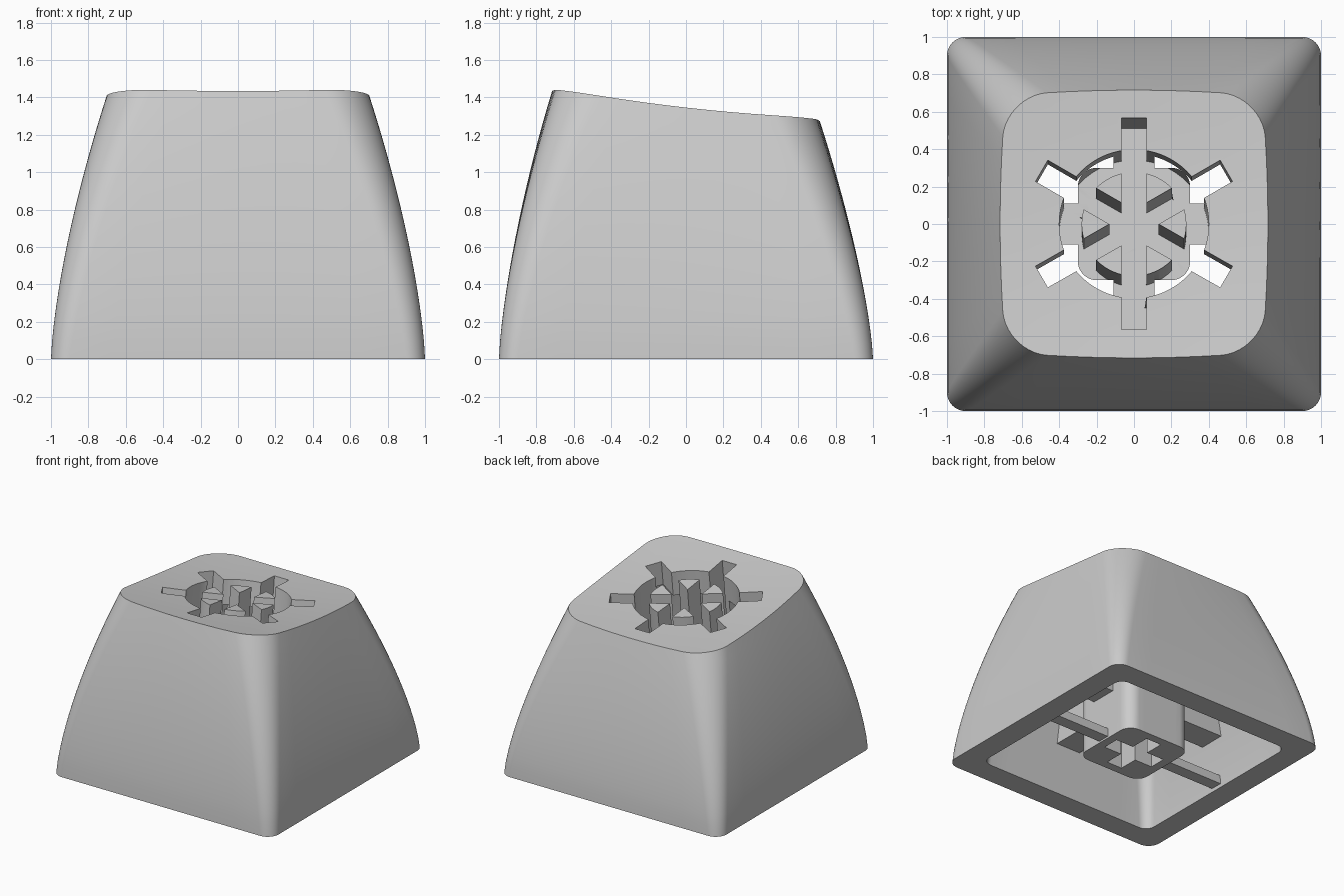
import bpy, bmesh
from math import sin, cos, pi, atan
from mathutils import Matrix

if "Cube" in bpy.data.objects:
    bpy.data.objects.remove(bpy.data.objects["Cube"])

grey = bpy.data.materials.new("light_grey")
grey.use_nodes = True
colour = (0.6, 0.6, 0.6, 1)
grey.diffuse_color = colour
grey.node_tree.nodes["Principled BSDF"].inputs["Base Color"].default_value = colour


def top_z(x, y):
    """Height of the dished, sloping top."""
    return 1.325 - 0.113 * y + 0.055 * y * y + 0.04 * x * x


def rounded_square(w, r, bulge=0, arc=10, side=8):
    """Outline with round corners and slightly bowed sides."""
    quarter = [(w - r + r * cos(a), w - r + r * sin(a))
               for a in (pi / 2 * i / arc for i in range(arc + 1))]
    quarter += [((w - r) * (1 - 2 * i / side), w) for i in range(1, side)]
    pts = []
    for k in range(4):
        c, s = round(cos(k * pi / 2)), round(sin(k * pi / 2))
        pts += [(c * x - s * y, s * x + c * y) for x, y in quarter]
    return [(x * (1 + bulge * (1 - (y / w) ** 2)),
             y * (1 + bulge * (1 - (x / w) ** 2))) for x, y in pts]


def make_object(name, bm):
    bmesh.ops.recalc_face_normals(bm, faces=bm.faces[:])
    mesh = bpy.data.meshes.new(name)
    bm.to_mesh(mesh)
    bm.free()
    mesh.materials.append(grey)
    ob = bpy.data.objects.new(name, mesh)
    bpy.context.collection.objects.link(ob)
    return ob


def skin(bm, rings, closed=False):
    pairs = list(zip(rings, rings[1:]))
    if closed:
        pairs.append((rings[-1], rings[0]))
    for a, b in pairs:
        n = len(a)
        for i in range(n):
            bm.faces.new((a[i], a[(i + 1) % n], b[(i + 1) % n], b[i]))


def cap(bm, ring, drop):
    """Close a ring with shrinking rings that follow the dished top."""
    rings = [ring]
    for f in (0.8, 0.6, 0.4, 0.2):
        rings.append([bm.verts.new((v.co.x * f, v.co.y * f,
                                    top_z(v.co.x * f, v.co.y * f) - drop)) for v in ring])
    skin(bm, rings)
    centre = bm.verts.new((0, 0, top_z(0, 0) - drop))
    last = rings[-1]
    for i in range(len(last)):
        bm.faces.new((last[i], last[(i + 1) % len(last)], centre))


def prism(name, outline, z0, z1):
    bm = bmesh.new()
    rings = [[bm.verts.new((x, y, z)) for x, y in outline] for z in (z0, z1)]
    skin(bm, rings)
    for r in rings:
        bm.faces.new(r)
    return make_object(name, bm)


def rect(hx, hy):
    return [(-hx, -hy), (hx, -hy), (hx, hy), (-hx, hy)]


# Shell: outer wall, dished top and hollow inside
bm = bmesh.new()
outer, inner = [], []
STEPS, THICK = 16, 0.2
for i in range(STEPS + 1):
    t = i / STEPS
    out = rounded_square(1 - 0.315 * t ** 1.45, 0.1 + 0.12 * t, 0.045 * t * t)
    outer.append([bm.verts.new((x, y, t * top_z(x, y))) for x, y in out])
    ins = rounded_square(0.81 - 0.21 * t ** 1.45, 0.08 + 0.05 * t)
    inner.append([bm.verts.new((x, y, t * (top_z(x, y) - THICK))) for x, y in ins])
skin(bm, outer[::-1] + inner)
cap(bm, outer[-1], 0)
cap(bm, inner[-1], THICK)
keycap = make_object("keycap", bm)


def combine(other, operation):
    mod = keycap.modifiers.new(operation, 'BOOLEAN')
    mod.operation, mod.solver, mod.object = operation, 'EXACT', other
    bpy.context.view_layer.objects.active = keycap
    bpy.ops.object.modifier_apply(modifier=mod.name)
    bpy.data.objects.remove(other)


# Cross ribs, tapered to stay inside the curved walls
for hx, hy in ((1, 0), (0, 1)):
    rib = prism("rib", rect(0.85 if hx else 0.11, 0.85 if hy else 0.11), 0.4, 1)
    for v in rib.data.vertices:
        if v.co.z > 0.9:
            v.co.x *= 0.8 if hx else 1
            v.co.y *= 0.8 if hy else 1
            v.co.z = top_z(v.co.x, v.co.y) - 0.1
    combine(rib, 'UNION')

# Stem and the thin bar at the base
combine(prism("stem", rounded_square(0.3, 0.1), 0.015, 1.22), 'UNION')
combine(prism("base_bar", rect(0.88, 0.05), 0.03, 0.1), 'UNION')

# Cross socket under the stem
for size in ((0.23, 0.07), (0.07, 0.23)):
    combine(prism("socket", rect(*size), -0.1, 0.45), 'DIFFERENCE')

# Wheel cut-out, square to the sloping top: a ring and three long spokes
tilt = Matrix.Translation((0, 0, 1.33)) @ Matrix.Rotation(-atan(0.113), 4, 'X')
DEPTH, RISE, SEG = -0.5, 0.3, 64
bm = bmesh.new()
ring_loops = []
for r, z in ((0.4, DEPTH), (0.4, RISE), (0.28, RISE), (0.28, DEPTH)):
    ring_loops.append([bm.verts.new((r * cos(2 * pi * i / SEG), r * sin(2 * pi * i / SEG), z))
                       for i in range(SEG)])
skin(bm, ring_loops, closed=True)
ring = make_object("wheel_ring", bm)
ring.data.transform(tilt)
combine(ring, 'DIFFERENCE')
for k in range(3):
    spoke = prism("wheel_spoke", rect(0.57, 0.066), DEPTH, RISE)
    spoke.data.transform(tilt @ Matrix.Rotation(pi / 6 + k * pi / 3, 4, 'Z'))
    combine(spoke, 'DIFFERENCE')

# Smooth walls with crisp edges
bpy.ops.object.select_all(action='DESELECT')
keycap.select_set(True)
bpy.context.view_layer.objects.active = keycap
bpy.ops.object.shade_smooth_by_angle(angle=pi / 6)
